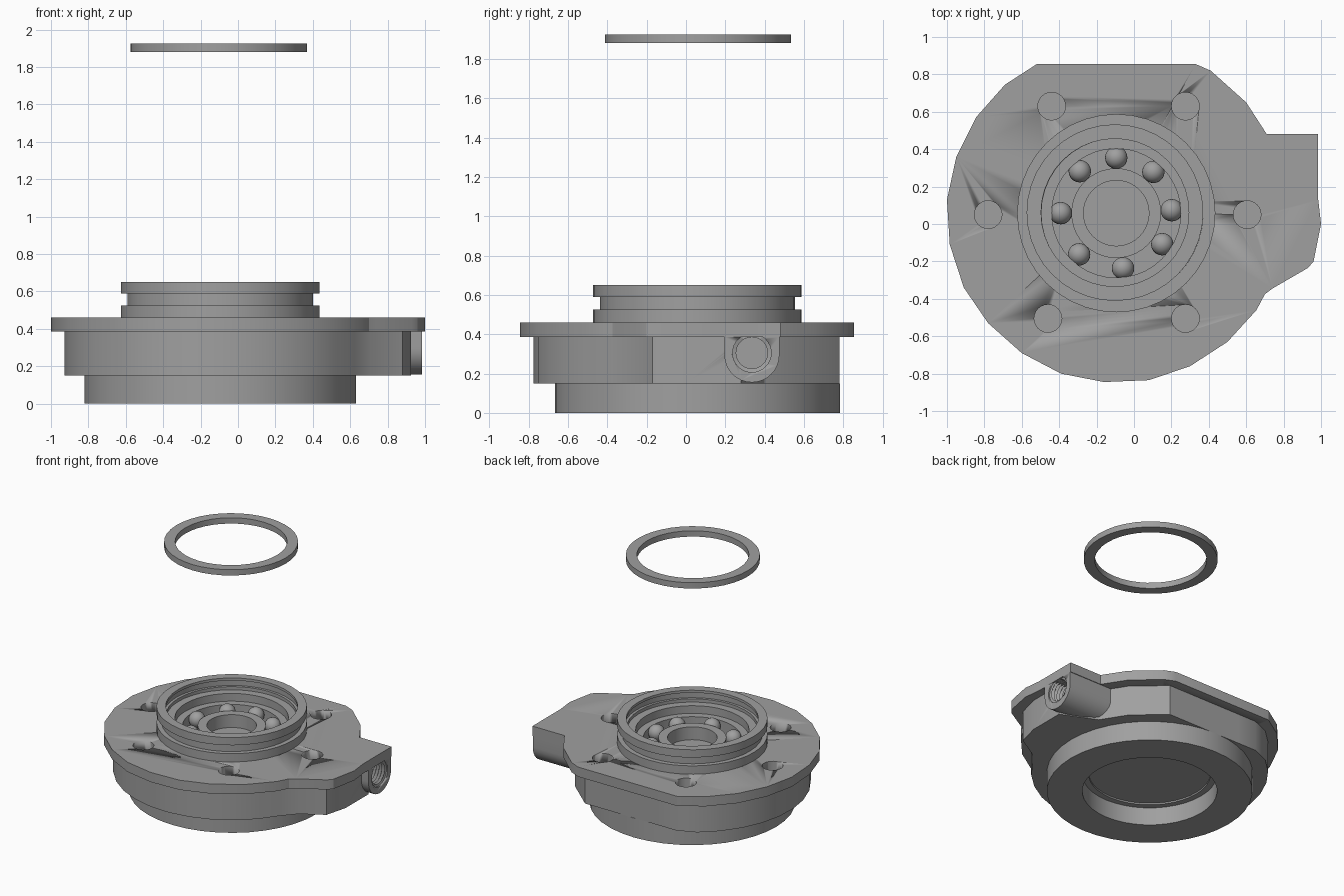
import bpy, bmesh, math
from mathutils import Matrix, Vector

if "Cube" in bpy.data.objects:
    bpy.data.objects.remove(bpy.data.objects["Cube"])

CX, CY = -0.095, 0.058          # axis of all round parts
AXIS = Matrix.Translation((CX, CY, 0))

grey = bpy.data.materials.new("machined_grey")
grey.diffuse_color = (0.35, 0.35, 0.35, 1)
grey.use_nodes = True
grey.node_tree.nodes["Principled BSDF"].inputs["Base Color"].default_value = grey.diffuse_color


def finish(name, bm, smooth=30):
    bmesh.ops.recalc_face_normals(bm, faces=bm.faces[:])
    mesh = bpy.data.meshes.new(name)
    bm.to_mesh(mesh)
    bm.free()
    mesh.materials.append(grey)
    ob = bpy.data.objects.new(name, mesh)
    bpy.context.collection.objects.link(ob)
    bpy.ops.object.select_all(action='DESELECT')
    bpy.context.view_layer.objects.active = ob
    ob.select_set(True)
    bpy.ops.object.shade_smooth_by_angle(angle=math.radians(smooth))
    return ob


def lathe(name, profile, matrix=AXIS, steps=40, capped=False):
    """Spin (radius, height) points; closed loop, or capped at both ends."""
    bm = bmesh.new()
    rings = [[bm.verts.new(matrix @ Vector((r * math.cos(a), r * math.sin(a), z)))
              for a in (2 * math.pi * i / steps for i in range(steps))]
             for r, z in profile]
    pairs = list(zip(rings, rings[1:]))
    if capped:
        bm.faces.new(rings[0])
        bm.faces.new(rings[-1])
    else:
        pairs.append((rings[-1], rings[0]))
    for a, b in pairs:
        for i in range(steps):
            j = (i + 1) % steps
            bm.faces.new((a[i], a[j], b[j], b[i]))
    return finish(name, bm)


def tube(name, r_in, r_out, z0, z1):
    return lathe(name, [(r_in, z0), (r_out, z0), (r_out, z1), (r_in, z1)])


def prism(name, outline, low, high, place, smooth=25):
    bm = bmesh.new()
    a = [bm.verts.new(place(u, v, low)) for u, v in outline]
    b = [bm.verts.new(place(u, v, high)) for u, v in outline]
    bm.faces.new(a)
    bm.faces.new(b)
    n = len(a)
    for i in range(n):
        j = (i + 1) % n
        bm.faces.new((a[i], a[j], b[j], b[i]))
    return finish(name, bm, smooth)


def cut(target, cutter):
    mod = target.modifiers.new("cut", 'BOOLEAN')
    mod.operation = 'DIFFERENCE'
    mod.solver = 'EXACT'
    mod.object = cutter
    cutter.hide_render = True
    cutter.hide_viewport = False
    cutter.display_type = 'WIRE'


def upright(u, v, h):
    return (u, v, h)


# Mounting flange with back flat and side lobe
flange = prism("mounting_flange", [
    (-0.52, 0.855), (0.33, 0.855), (0.41, 0.82), (0.60, 0.65), (0.71, 0.48),
    (0.985, 0.48), (0.985, 0.13), (1.0, 0.0), (0.96, -0.20), (0.93, -0.235),
    (0.74, -0.345), (0.70, -0.375), (0.655, -0.46), (0.50, -0.63),
    (0.30, -0.76), (0.08, -0.835), (-0.16, -0.845), (-0.39, -0.80),
    (-0.60, -0.69), (-0.78, -0.53), (-0.91, -0.34), (-0.985, -0.11),
    (-1.0, 0.13), (-0.95, 0.36), (-0.845, 0.57), (-0.69, 0.745)],
    0.385, 0.46, upright)

# Housing body: circle trimmed by the back flat, with the lobe on the right
arc = []
for i in range(25):
    a = math.radians(60 + i * (329 - 60) / 24)
    arc.append((CX + 0.835 * math.cos(a), min(CY + 0.835 * math.sin(a), 0.78)))
body = prism("housing_body", arc + [
    (0.71, -0.27), (0.88, -0.17), (0.925, 0.0), (0.925, 0.28),
    (0.66, 0.40), (0.54, 0.59)], 0.15, 0.385, upright)

# Port boss with a rounded underside
boss_outline = [(0.475, 0.385)] + [
    (0.335 + 0.14 * math.cos(t), 0.295 + 0.14 * math.sin(t))
    for t in (-math.pi * i / 16 for i in range(17))] + [(0.195, 0.385)]
boss = prism("port_boss", boss_outline, 0.55, 0.985, lambda u, v, h: (h, u, v))

# Threaded port bore
thread = [(0.098, 0.4), (0.098, 0.175)]
for i in range(7):
    z = 0.17 - i * 0.024
    thread += [(0.080, z), (0.097, z - 0.012)]
thread = thread[:-1] + [(0.080, 0.0)]
port_cutter = lathe("port_cutter", thread,
                    Matrix.Translation((0.80, 0.335, 0.305)) @
                    Matrix.Rotation(math.pi / 2, 4, 'Y'), 32, True)
cut(boss, port_cutter)
cut(body, port_cutter)

# Bearing seat and six blind bolt holes
cut(flange, lathe("seat_cutter", [(0.40, 0.40), (0.40, 0.7)], capped=True))
for i, (x, y) in enumerate([(-0.44, 0.63), (0.275, 0.63), (-0.78, 0.05),
                            (0.605, 0.05), (-0.46, -0.505), (0.275, -0.505)]):
    hole = lathe("bolt_cutter_%d" % i, [(0.074, 0.25), (0.074, 0.7)],
                 Matrix.Translation((x, y, 0)), 24, True)
    cut(flange, hole)
    cut(body, hole)

# Lower spigot with its recess and inner lip
tube("lower_spigot", 0.475, 0.725, 0.0, 0.15)
tube("recess_lip", 0.43, 0.475, 0.138, 0.15)

# Grooved neck with stepped bore
lathe("grooved_neck", [
    (0.40, 0.46), (0.53, 0.46), (0.53, 0.525), (0.495, 0.525), (0.495, 0.59),
    (0.53, 0.59), (0.53, 0.65), (0.465, 0.65), (0.465, 0.63), (0.48, 0.63),
    (0.48, 0.585), (0.46, 0.585), (0.46, 0.56), (0.40, 0.56)])

# Ball bearing
tube("outer_race", 0.345, 0.40, 0.40, 0.50)
tube("inner_race", 0.175, 0.24, 0.40, 0.50)
for i, deg in enumerate((90, 48, 3, -34, -83, -132, 180, 131)):
    a = math.radians(deg)
    bm = bmesh.new()
    bmesh.ops.create_uvsphere(bm, u_segments=20, v_segments=12, radius=0.06)
    bmesh.ops.translate(bm, verts=bm.verts, vec=(
        CX + 0.297 * math.cos(a), CY + 0.297 * math.sin(a), 0.465))
    finish("bearing_ball_%d" % i, bm, 60)

# Retaining ring floating above
lathe("retaining_ring", [(0.395, 1.88), (0.472, 1.88), (0.472, 1.925), (0.395, 1.925)],
      Matrix.Translation((-0.102, 0.061, 0)))
